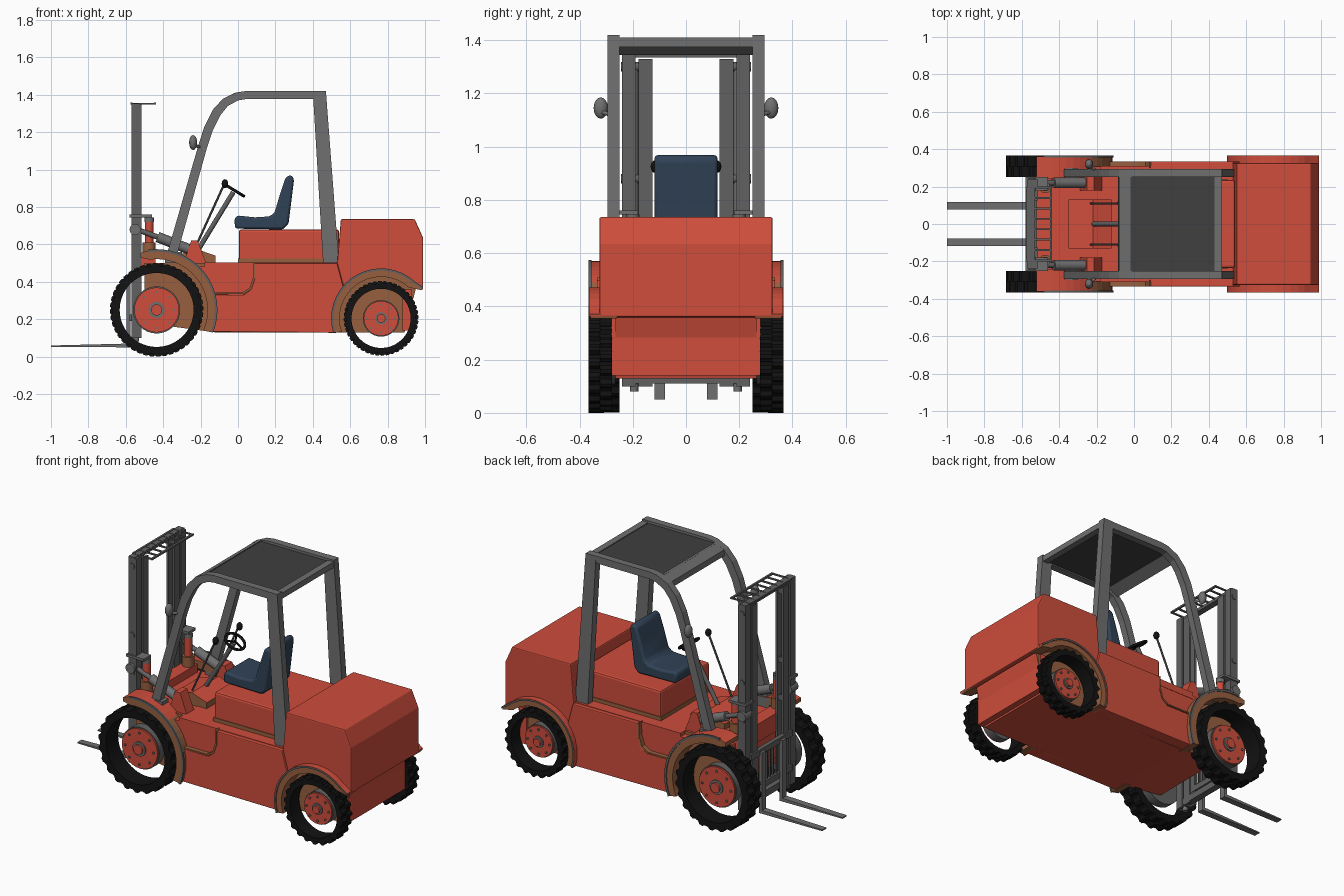
import bpy, bmesh, math
from mathutils import Vector

if "Cube" in bpy.data.objects:
    bpy.data.objects.remove(bpy.data.objects["Cube"])


def material(name, rgb):
    m = bpy.data.materials.new(name)
    m.use_nodes = True
    m.diffuse_color = (*rgb, 1)
    m.node_tree.nodes["Principled BSDF"].inputs["Base Color"].default_value = (*rgb, 1)
    return m


RED = material("orange red paint", (0.62, 0.075, 0.045))
BROWN = material("brown primer", (0.31, 0.115, 0.05))
GREY = material("frame grey", (0.16, 0.16, 0.16))
STEEL = material("mast steel", (0.12, 0.12, 0.12))
DARK = material("roof charcoal", (0.05, 0.05, 0.05))
BLACK = material("tyre black", (0.006, 0.006, 0.006))
NAVY = material("seat navy", (0.03, 0.055, 0.095))


def finish(name, verts, faces, mats, rule=None, bevel=0, smooth=False):
    me = bpy.data.meshes.new(name)
    me.from_pydata(verts, [], faces)
    bm = bmesh.new()
    bm.from_mesh(me)
    bmesh.ops.recalc_face_normals(bm, faces=bm.faces)
    bm.to_mesh(me)
    bm.free()
    ob = bpy.data.objects.new(name, me)
    bpy.context.collection.objects.link(ob)
    for m in mats if isinstance(mats, tuple) else (mats,):
        me.materials.append(m)
    if rule:
        for p in me.polygons:
            p.material_index = rule(p)
    if bevel:
        b = ob.modifiers.new("bevel", "BEVEL")
        b.width, b.segments = bevel, 2
    if smooth:
        bpy.ops.object.select_all(action="DESELECT")
        ob.select_set(True)
        bpy.context.view_layer.objects.active = ob
        bpy.ops.object.shade_smooth_by_angle(angle=math.radians(35))
    return ob


def slab(name, pts, y0, y1, mats, **kw):
    """Side profile (x, z) extruded across y."""
    n = len(pts)
    verts = [(x, y, z) for y in (y0, y1) for x, z in pts]
    faces = [tuple(range(n)), tuple(range(n, 2 * n))]
    faces += [(i, (i + 1) % n, (i + 1) % n + n, i + n) for i in range(n)]
    return finish(name, verts, faces, mats, **kw)


def box(name, x0, x1, y0, y1, z0, z1, mats, **kw):
    return slab(name, [(x0, z0), (x1, z0), (x1, z1), (x0, z1)], y0, y1, mats, **kw)


def band(name, outer, inner, y0, y1, mats, closed=False, **kw):
    """Strip between two matching (x, z) lines, extruded across y."""
    n = len(outer)
    verts = [(x, y, z) for y in (y0, y1) for line in (outer, inner) for x, z in line]
    faces = []
    for i in range(n if closed else n - 1):
        j = (i + 1) % n
        for a, b in ((0, 1), (1, 3), (3, 2), (2, 0)):
            faces.append((a * n + i, a * n + j, b * n + j, b * n + i))
    if not closed:
        faces += [(k, n + k, 3 * n + k, 2 * n + k) for k in (0, n - 1)]
    return finish(name, verts, faces, mats, **kw)


def arc(c, r, a0, a1, n):
    angles = [math.radians(a0 + (a1 - a0) * i / (n - 1)) for i in range(n)]
    return [(c[0] + r * math.cos(a), c[1] + r * math.sin(a)) for a in angles]


def rod(name, a, b, r, mat, n=12, r2=None):
    """Cylinder or cone from point a to point b."""
    a, b = Vector(a), Vector(b)
    q = (b - a).to_track_quat("Z", "Y")
    verts = []
    for p, rad in ((a, r), (b, r if r2 is None else r2)):
        for i in range(n):
            t = math.tau * i / n
            verts.append(p + q @ Vector((rad * math.cos(t), rad * math.sin(t), 0)))
    faces = [tuple(range(n)), tuple(range(n, 2 * n))]
    faces += [(i, (i + 1) % n, (i + 1) % n + n, i + n) for i in range(n)]
    return finish(name, verts, faces, mat, smooth=True)


def ball(name, c, scale, mat):
    bpy.ops.mesh.primitive_uv_sphere_add(segments=14, ring_count=8, location=c)
    ob = bpy.context.object
    ob.name, ob.scale = name, scale
    ob.data.materials.append(mat)
    bpy.ops.object.shade_smooth()


FRONT, REAR = (-0.435, 0.25), (0.765, 0.205)

# Chassis: brown in the wheel wells, red elsewhere
slab("chassis", [(-0.12, 0.13), (0.89, 0.13), (0.95, 0.36), (0.95, 0.5), (-0.5, 0.5),
                 (-0.5, 0.27), (-0.42, 0.17)], -0.265, 0.265, (RED, BROWN),
     rule=lambda p: int(abs(p.normal.y) > 0.9))
box("rear_skirt", 0.88, 0.93, -0.28, 0.28, 0.14, 0.36, RED)
box("deck", -0.18, 0.53, -0.31, 0.31, 0.46, 0.503, RED)
box("engine_cover", 0.005, 0.54, -0.235, 0.235, 0.5, 0.68, RED, bevel=0.012)
box("engine_cover_trim", 0, 0.5, -0.24, 0.24, 0.503, 0.525, BROWN)

# Counterweight with rear wheel arch
slab("counterweight", [(0.53, 0.5), (0.55, 0.735), (0.945, 0.735), (0.99, 0.635), (0.99, 0.36)]
     + arc(REAR, 0.25, 38, 142, 12), -0.325, 0.325, RED, bevel=0.006)

for s in (1, -1):
    side = "left" if s > 0 else "right"
    # Body sides, with a stepped ledge ahead of the seat
    slab(side + "_side_panel", arc(FRONT, 0.3, -23, 16, 8) + [(0.03, 0.33), (0.07, 0.36), (0.09, 0.42),
         (0.09, 0.5), (0.53, 0.5)] + arc(REAR, 0.25, 142, 198, 8), s * 0.26, s * 0.335, RED, bevel=0.005)
    slab(side + "_upper_panel", arc(FRONT, 0.3, 14, 50, 8) + [(0.1, 0.49), (0.1, 0.325)],
         s * 0.26, s * 0.308, RED)
    ledge = [(-0.15, 0.335), (0.03, 0.335), (0.07, 0.36), (0.09, 0.42), (0.09, 0.5)]
    band(side + "_step_trim", ledge, [(x - 0.008, z + 0.008) for x, z in ledge],
         s * 0.3, s * 0.335, BROWN)

    # Fenders and their edge trims
    band(side + "_front_fender", [(-0.52, 0.555)] + arc(FRONT, 0.32, 98, -22, 18),
         [(-0.52, 0.53)] + arc(FRONT, 0.272, 98, -24, 18), s * 0.24, s * 0.362, (BROWN, RED),
         rule=lambda p: int(p.normal.z > 0.75))
    band(side + "_front_fender_edge", arc(FRONT, 0.325, 98, -22, 18), arc(FRONT, 0.312, 98, -22, 18),
         s * 0.355, s * 0.367, STEEL)
    band(side + "_rear_fender", [(0.99, 0.37)] + arc(REAR, 0.262, 48, 197, 18),
         [(0.985, 0.355)] + arc(REAR, 0.222, 48, 199, 18), s * 0.26, s * 0.358, BROWN)
    band(side + "_rear_fender_edge", [(0.99, 0.372)] + arc(REAR, 0.267, 48, 197, 18),
         [(0.988, 0.362)] + arc(REAR, 0.256, 48, 197, 18), s * 0.32, s * 0.365, (RED, STEEL),
         rule=lambda p: int(abs(p.normal.y) > 0.9))

    # Wheels: lugged open tyre ring, bolted hub disc, axle
    for end, c, r, hub, y0 in (("front", FRONT, 0.25, 0.12, 0.25), ("rear", REAR, 0.2, 0.093, 0.278)):
        name = side + "_" + end
        mid = (y0 + 0.367) / 2
        count = 88
        for k, (ya, yb) in enumerate(((y0, mid), (mid, 0.367))):
            tread, inside = [], []
            for i in range(count):
                a = math.tau * i / count
                lug = (i + 2 * k) % 4 < 2
                rad = r if lug else r - 0.013
                tread.append((c[0] + rad * math.cos(a), c[1] + rad * math.sin(a)))
                inside.append((c[0] + r * 0.79 * math.cos(a), c[1] + r * 0.79 * math.sin(a)))
            band(name + "_tyre_half", tread, inside, s * ya, s * yb, BLACK, closed=True)
        x, z = c
        rod(name + "_hub", (x, s * 0.27, z), (x, s * 0.325, z), hub, RED, 32)
        rod(name + "_hub_rim", (x, s * 0.265, z), (x, s * 0.315, z), hub * 1.05, STEEL, 32)
        rod(name + "_hub_ring", (x, s * 0.32, z), (x, s * 0.333, z), hub * 0.36, GREY, 20)
        rod(name + "_hub_cap", (x, s * 0.32, z), (x, s * 0.345, z), hub * 0.25, RED, 16)
        for px, pz in arc(c, hub * 0.8, 0, 315, 8):
            rod(name + "_bolt", (px, s * 0.32, pz), (px, s * 0.332, pz), 0.007, GREY, 6)

    # Overhead guard posts
    outer = [(-0.385, 0.53), (-0.215, 1.12), (-0.18, 1.23), (-0.135, 1.32), (-0.08, 1.38),
             (-0.01, 1.413), (0.04, 1.42), (0.47, 1.42)]
    inner = [(-0.33, 0.53), (-0.165, 1.12), (-0.135, 1.21), (-0.095, 1.29), (-0.055, 1.34),
             (0.0, 1.37), (0.04, 1.377), (0.47, 1.377)]
    band(side + "_guard_front_post", outer, inner, s * 0.25, s * 0.293, GREY)
    slab(side + "_guard_rear_post", [(0.455, 0.5), (0.54, 0.5), (0.47, 1.42), (0.4, 1.42)],
         s * 0.25, s * 0.295, GREY)
    box(side + "_post_foot", -0.39, -0.3, s * 0.24, s * 0.3, 0.5, 0.56, GREY)

    # Lamps on the posts
    ball(side + "_lamp", (-0.24, s * 0.32, 1.145), (0.022, 0.027, 0.04), GREY)
    rod(side + "_lamp_arm", (-0.2, s * 0.28, 1.12), (-0.235, s * 0.32, 1.13), 0.008, GREY)

    # Tilt cylinders, brackets and front posts
    slab(side + "_tilt_bracket", [(-0.29, 0.5), (-0.25, 0.62), (-0.215, 0.62), (-0.17, 0.5)],
         s * 0.18, s * 0.25, RED)
    rod(side + "_tilt_cylinder", (-0.43, s * 0.22, 0.64), (-0.25, s * 0.22, 0.57), 0.028, GREY)
    rod(side + "_tilt_piston", (-0.54, s * 0.22, 0.68), (-0.43, s * 0.22, 0.64), 0.014, STEEL)
    rod(side + "_front_post_base", (-0.475, s * 0.2, 0.5), (-0.475, s * 0.2, 0.61), 0.035, BROWN)
    rod(side + "_front_post", (-0.475, s * 0.2, 0.6), (-0.475, s * 0.2, 0.72), 0.023, RED)
    rod(side + "_front_post_cap", (-0.475, s * 0.2, 0.72), (-0.475, s * 0.2, 0.745), 0.025, GREY)
    box(side + "_mast_bracket", -0.58, -0.46, s * 0.18, s * 0.25, 0.745, 0.76, GREY)
    rod(side + "_mast_pivot", (-0.55, s * 0.19, 0.68), (-0.55, s * 0.255, 0.68), 0.03, GREY)

    # Mast channels: a web with two flanges for each rail
    for part, ya, yb, web, top in (("outer", 0.19, 0.24, 0.228, 1.35), ("inner", 0.125, 0.178, 0.166, 1.33)):
        box(f"{side}_{part}_rail_web", -0.565, -0.525, s * web, s * (web + 0.012), 0.1, top, STEEL)
        for x in (-0.57, -0.53):
            box(f"{side}_{part}_rail_flange", x, x + 0.013, s * ya, s * yb, 0.1, top, STEEL)
    rod(side + "_lift_cylinder", (-0.545, s * 0.195, 0.08), (-0.545, s * 0.195, 1.3), 0.016, GREY)
    for z in (0.65, 0.88, 1.3):
        rod(side + "_mast_roller", (-0.545, s * 0.13, z), (-0.545, s * 0.245, z), 0.018, STEEL)

    # Forks: upright shank and tapered blade
    slab(side + "_fork", [(-0.575, 0.42), (-0.595, 0.42), (-0.595, 0.07), (-1, 0.06), (-1, 0.053),
                          (-0.575, 0.05)], s * 0.078, s * 0.118, GREY)
    rod(side + "_control_lever", (-0.23, s * 0.11, 0.58), (-0.075, s * 0.11, 0.92), 0.006, STEEL, 8)
    ball(side + "_lever_knob", (-0.07, s * 0.115, 0.925), (0.018, 0.018, 0.024), BLACK)

# Roof panel and cross members
box("roof_panel", -0.03, 0.45, -0.25, 0.25, 1.385, 1.405, DARK)
box("roof_rear_bar", 0.43, 0.47, -0.25, 0.25, 1.375, 1.41, GREY)
slab("roof_front_bar", [(-0.085, 1.345), (-0.02, 1.383), (-0.02, 1.41), (-0.08, 1.378)], -0.25, 0.25, GREY)

# Mast cross members, carriage grille and top ladder
box("mast_top_bar", -0.57, -0.53, -0.24, 0.24, 1.335, 1.355, STEEL)
box("mast_bottom_bar", -0.56, -0.52, -0.24, 0.24, 0.11, 0.15, STEEL)
for z in (0.19, 0.4):
    box("carriage_bar", -0.58, -0.555, -0.2, 0.2, z, z + 0.035, STEEL)
for i in range(9):
    y = -0.12 + 0.03 * i
    box("carriage_slat", -0.57, -0.56, y - 0.005, y + 0.005, 0.2, 0.43, STEEL)
for x in (-0.575, -0.45):
    box("ladder_rail", x, x + 0.012, -0.2, 0.2, 1.348, 1.358, STEEL)
for i in range(8):
    y = -0.195 + 0.0557 * i
    box("ladder_rung", -0.57, -0.44, y - 0.005, y + 0.005, 1.349, 1.357, STEEL)

# Front cowl, floor plate and driver controls
box("front_cowl", -0.52, -0.44, -0.24, 0.24, 0.44, 0.55, RED)
slab("floor_plate", [(-0.35, 0.5), (-0.35, 0.535), (-0.22, 0.575), (-0.12, 0.54), (-0.12, 0.5)],
     -0.13, 0.13, (BROWN, RED), rule=lambda p: int(p.normal.z > 0.5))
rod("steering_column", (-0.22, 0, 0.56), (-0.025, 0, 0.88), 0.013, STEEL)
bpy.ops.mesh.primitive_torus_add(major_radius=0.06, minor_radius=0.008, major_segments=28,
                                 minor_segments=8, location=(-0.02, 0, 0.89), rotation=(0, 0.55, 0))
wheel = bpy.context.object
wheel.name = "steering_wheel"
wheel.data.materials.append(BLACK)
bpy.ops.object.shade_smooth()
for i in range(3):
    tip = Vector((0.06 * math.cos(i * math.tau / 3), 0.06 * math.sin(i * math.tau / 3), 0))
    rod("steering_spoke", (-0.02, 0, 0.89), wheel.rotation_euler.to_matrix() @ tip + wheel.location,
        0.006, BLACK, 8)

# Seat
slab("seat", [(-0.015, 0.685), (0.24, 0.68), (0.27, 0.71), (0.3, 0.95), (0.285, 0.972), (0.255, 0.96),
              (0.225, 0.87), (0.195, 0.77), (0.17, 0.75), (0.09, 0.745), (-0.005, 0.755), (-0.02, 0.735)],
     -0.118, 0.118, NAVY, bevel=0.012, smooth=True)
